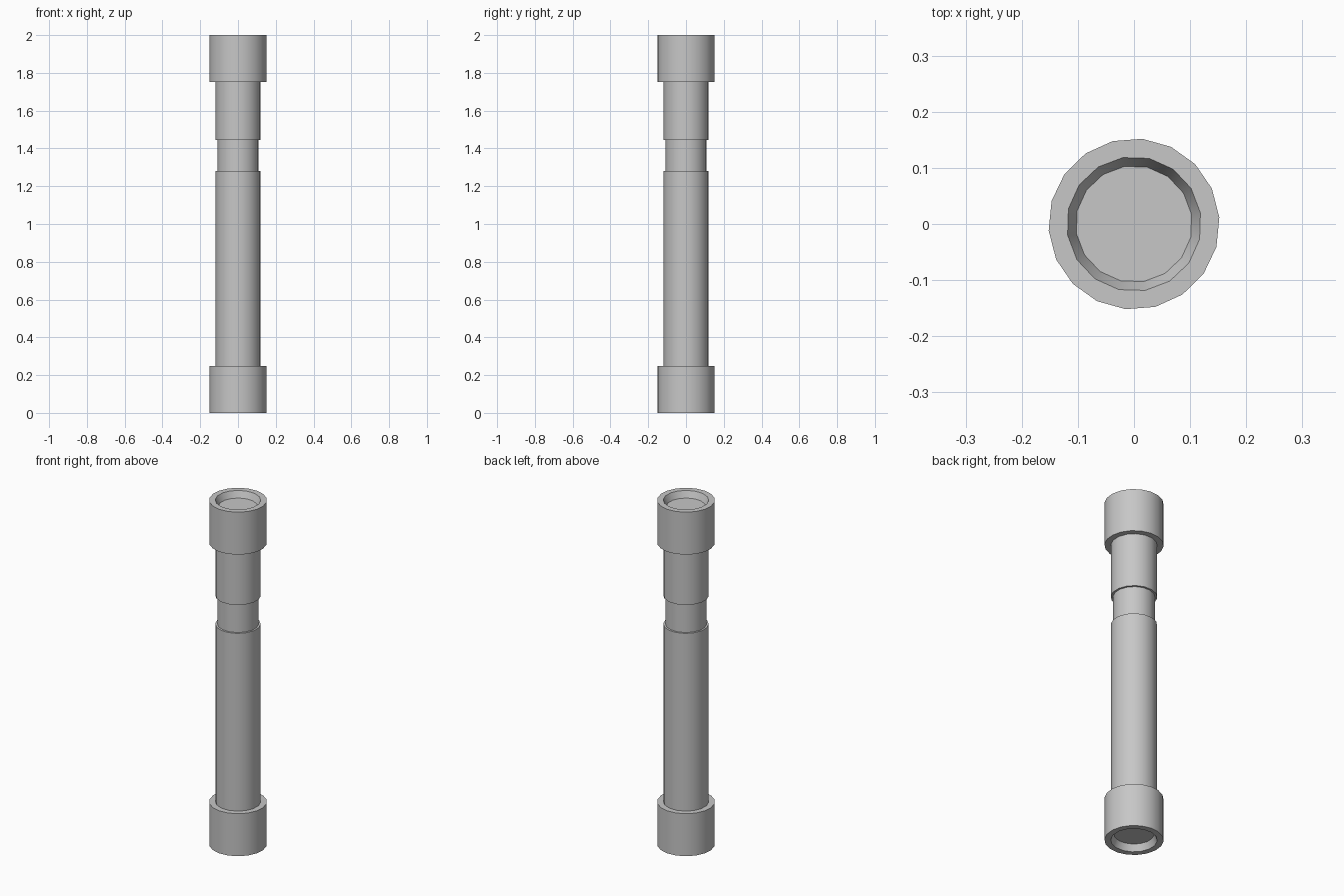
import bpy
import bmesh
from math import cos, sin, radians, tau

cube = bpy.data.objects.get("Cube")
if cube:
    bpy.data.objects.remove(cube)

grey = bpy.data.materials.new("plain grey")
grey.use_nodes = True
colour = (0.57, 0.57, 0.57, 1)
grey.diffuse_color = colour
grey.node_tree.nodes["Principled BSDF"].inputs["Base Color"].default_value = colour

HEIGHT = 2.0
TUBE_R, NECK_R, FLOOR_R, COLLAR_R = 0.12, 0.109, 0.104, 0.1525
TUBE_SIDES, TUBE_TURN = 16, radians(9.5)
COLLAR_SIDES, COLLAR_TURN = 18, radians(4.4)
COLLAR_H, RECESS = 0.247, 0.037


def ring(bm, radius, z, sides, turn):
    """Closed loop of vertices and edges."""
    verts = [bm.verts.new((radius * cos(turn + tau * i / sides),
                           radius * sin(turn + tau * i / sides), z))
             for i in range(sides)]
    edges = [bm.edges.new((verts[i - 1], verts[i])) for i in range(sides)]
    return verts, edges


def wall(bm, a, b):
    """Quads between two rings with equal sides."""
    for i in range(len(a)):
        bm.faces.new((a[i - 1], a[i], b[i], b[i - 1]))


def finish(bm, name):
    bmesh.ops.recalc_face_normals(bm, faces=bm.faces)
    mesh = bpy.data.meshes.new(name)
    bm.to_mesh(mesh)
    bm.free()
    mesh.materials.append(grey)
    obj = bpy.data.objects.new(name, mesh)
    bpy.context.collection.objects.link(obj)
    bpy.ops.object.select_all(action="DESELECT")
    obj.select_set(True)
    bpy.context.view_layer.objects.active = obj
    bpy.ops.object.shade_smooth_by_angle(angle=radians(30))


# Tube with a narrow neck and a tapered recess in each end
profile = [(FLOOR_R, RECESS), (TUBE_R, 0), (TUBE_R, 1.28), (NECK_R, 1.28),
           (NECK_R, 1.445), (TUBE_R, 1.445), (TUBE_R, HEIGHT),
           (FLOOR_R, HEIGHT - RECESS)]
bm = bmesh.new()
rings = [ring(bm, r, z, TUBE_SIDES, TUBE_TURN)[0] for r, z in profile]
for lower, upper in zip(rings, rings[1:]):
    wall(bm, lower, upper)
bm.faces.new(rings[0])
bm.faces.new(rings[-1])
finish(bm, "tube")

# End collars: outer wall and flat rims around the tube
for name, base in (("bottom_collar", 0), ("top_collar", HEIGHT - COLLAR_H)):
    bm = bmesh.new()
    outer, inner = [], []
    for z in (base, base + COLLAR_H):
        verts, edges = ring(bm, COLLAR_R, z, COLLAR_SIDES, COLLAR_TURN)
        hole_verts, hole_edges = ring(bm, TUBE_R, z, TUBE_SIDES, TUBE_TURN)
        bmesh.ops.triangle_fill(bm, use_beauty=True, edges=edges + hole_edges)
        outer.append(verts)
        inner.append(hole_verts)
    wall(bm, *outer)
    finish(bm, name)
